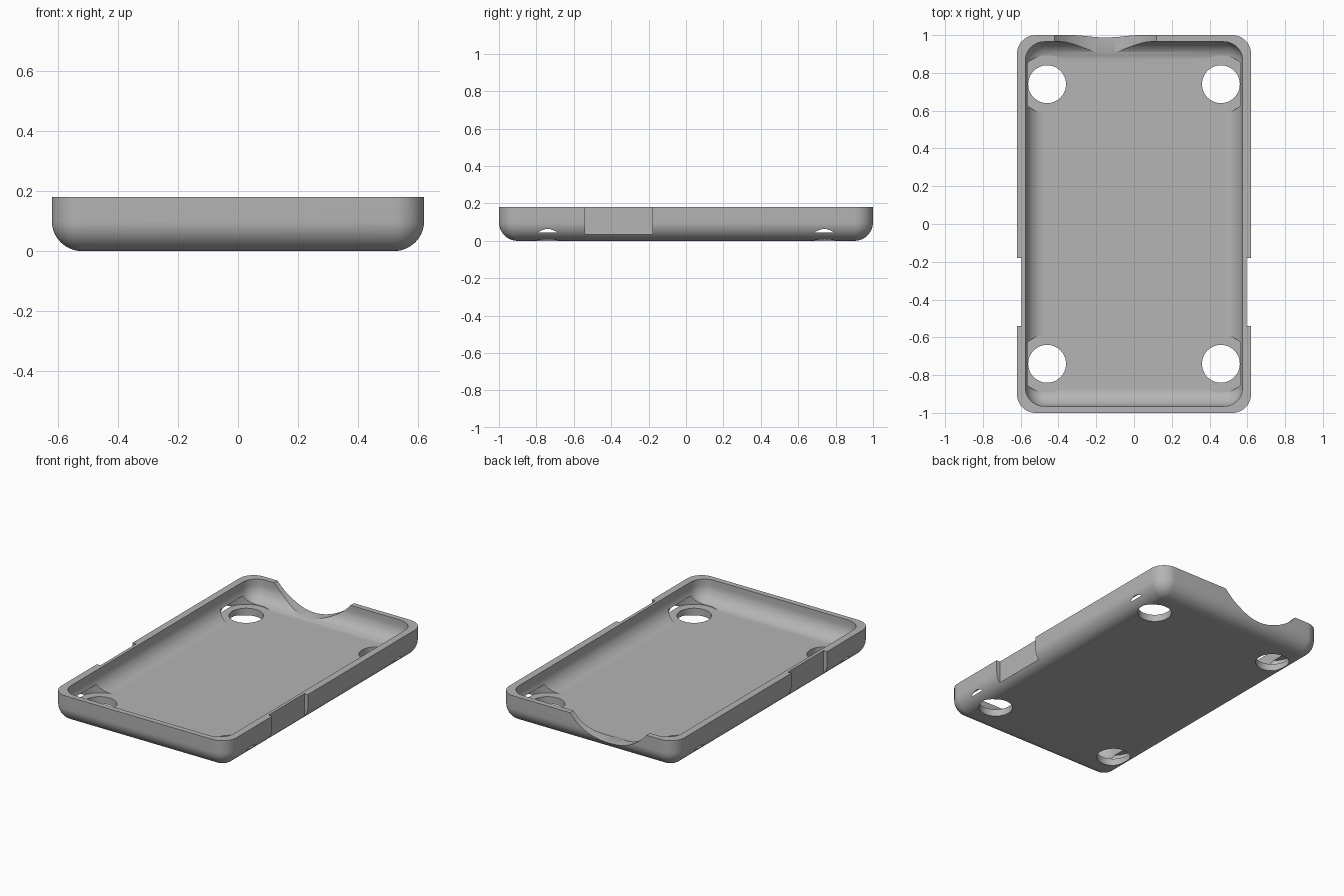
import bpy, bmesh, math
from mathutils import Matrix

if "Cube" in bpy.data.objects:
    bpy.data.objects.remove(bpy.data.objects["Cube"])

HEIGHT, FLOOR, FILLET = 0.18, 0.045, 0.1
STEPS = 14

grey = bpy.data.materials.new("plain grey")
grey.use_nodes = True
grey.diffuse_color = (0.46, 0.46, 0.46, 1)
grey.node_tree.nodes["Principled BSDF"].inputs["Base Color"].default_value = grey.diffuse_color


def finish(bm, name):
    bmesh.ops.recalc_face_normals(bm, faces=bm.faces)
    mesh = bpy.data.meshes.new(name)
    bm.to_mesh(mesh)
    bm.free()
    mesh.materials.append(grey)
    obj = bpy.data.objects.new(name, mesh)
    bpy.context.collection.objects.link(obj)
    return obj


def rounded_tub(name, half_x, half_y, bottom, top, r):
    """Solid with rounded upright corners and a rounded lower edge."""
    bm = bmesh.new()
    levels = []
    for i in range(STEPS + 1):
        a = math.pi / 2 * i / STEPS
        levels.append((max(r * math.sin(a), 0.0005), bottom + r * (1 - math.cos(a))))
    levels.append((r, top))
    rings = []
    for rad, z in levels:
        ring = []
        for q, (sx, sy) in enumerate([(1, 1), (-1, 1), (-1, -1), (1, -1)]):
            for i in range(STEPS + 1):
                a = math.pi / 2 * (q + i / STEPS)
                ring.append(bm.verts.new((sx * (half_x - r) + rad * math.cos(a),
                                          sy * (half_y - r) + rad * math.sin(a), z)))
        rings.append(ring)
    for low, high in zip(rings, rings[1:]):
        for i in range(len(low)):
            j = (i + 1) % len(low)
            bm.faces.new((low[i], low[j], high[j], high[i]))
    bm.faces.new(rings[0])
    bm.faces.new(rings[-1])
    return finish(bm, name)


def cylinder(name, radius, depth, location, along_y=False, segments=64):
    bm = bmesh.new()
    matrix = Matrix.Translation(location)
    if along_y:
        matrix = matrix @ Matrix.Rotation(math.pi / 2, 4, 'X')
    bmesh.ops.create_cone(bm, cap_ends=True, segments=segments, radius1=radius,
                          radius2=radius, depth=depth, matrix=matrix)
    return finish(bm, name)


def box(name, size, location):
    bm = bmesh.new()
    bmesh.ops.create_cube(bm, size=1, matrix=Matrix.Translation(location)
                          @ Matrix.Diagonal((*size, 1)))
    return finish(bm, name)


# Outer shell and the hollow inside it
tray = rounded_tub("case_tray", 0.62, 1.0, 0, HEIGHT, FILLET)
cutters = [rounded_tub("cavity_cutter", 0.575, 0.965, FLOOR, HEIGHT + 0.1, FILLET)]

# Corner pockets with through holes
for sx in (-1, 1):
    for sy in (-1, 1):
        x, y = sx * 0.46, sy * 0.74
        pocket_top = 0.1
        cutters.append(cylinder("pocket_cutter", 0.153, pocket_top - FLOOR - 0.0005,
                                (x, y, (FLOOR + 0.0005 + pocket_top) / 2)))
        cutters.append(cylinder("hole_cutter", 0.1, 0.16, (x, y, 0)))

# Shallow grip notches on both long sides
for sx in (-1, 1):
    cutters.append(box("notch_cutter", (0.1, 0.36, 0.6), (sx * 0.645, -0.36, 0.1)))

# Scooped opening in the back wall
scoop = 0.349
cutters.append(cylinder("scoop_cutter", scoop, 0.3, (-0.15, 0.98, 0.052 + scoop), True, 128))

for cutter in cutters:
    cutter.hide_render = True
    mod = tray.modifiers.new(cutter.name, 'BOOLEAN')
    mod.operation = 'DIFFERENCE'
    mod.solver = 'EXACT'
    mod.object = cutter

# Bake the cuts and remove the cutters
graph = bpy.context.evaluated_depsgraph_get()
baked = bpy.data.meshes.new_from_object(tray.evaluated_get(graph))
tray.modifiers.clear()
tray.data = baked
for cutter in cutters:
    bpy.data.objects.remove(cutter)

baked.materials.clear()
baked.materials.append(grey)
for poly in baked.polygons:
    poly.material_index = 0

bpy.ops.object.select_all(action='DESELECT')
tray.select_set(True)
bpy.context.view_layer.objects.active = tray
bpy.ops.object.shade_smooth_by_angle(angle=math.radians(25))
